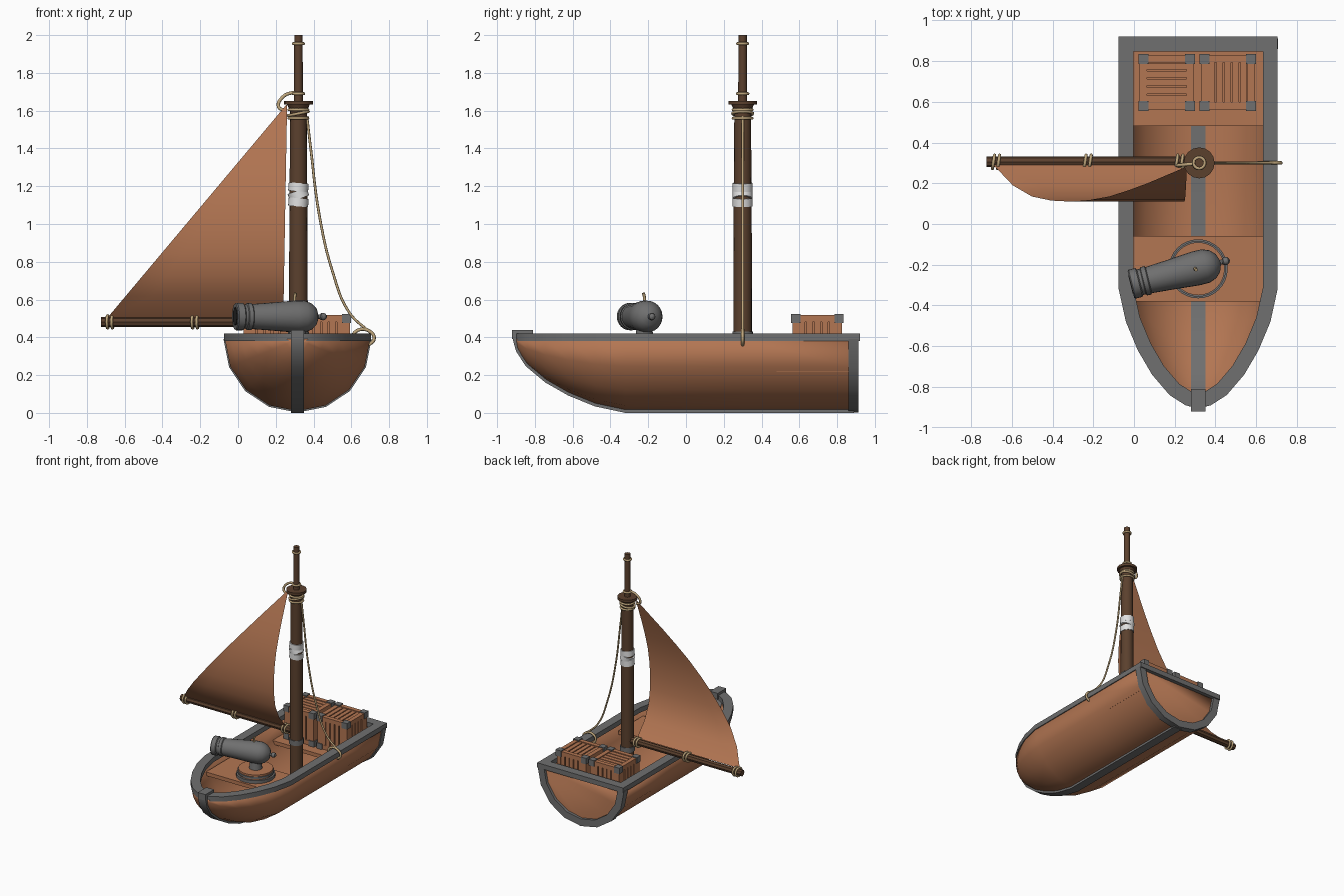
import bpy, bmesh
from math import sin, cos, pi, radians
from mathutils import Vector, Matrix

if "Cube" in bpy.data.objects:
    bpy.data.objects.remove(bpy.data.objects["Cube"])


def material(name, *rgb):
    m = bpy.data.materials.new(name)
    m.use_nodes = True
    m.diffuse_color = (*rgb, 1)
    m.node_tree.nodes["Principled BSDF"].inputs["Base Color"].default_value = (*rgb, 1)
    return m


WOOD = material("warm wood", .45, .18, .085)
DARK = material("dark wood", .105, .052, .027)
IRON = material("grey iron", .16, .16, .16)
ROPE = material("tan rope", .52, .38, .2)
CLOTH = material("white cloth", .75, .75, .75)
BORE = material("black bore", .02, .02, .02)
CX, MY = .315, .3   # hull centre line, mast position


def finish(name, bm, mat, smooth=True, angle=35):
    bmesh.ops.recalc_face_normals(bm, faces=bm.faces)
    me = bpy.data.meshes.new(name)
    bm.to_mesh(me)
    bm.free()
    me.materials.append(mat)
    ob = bpy.data.objects.new(name, me)
    bpy.context.collection.objects.link(ob)
    if smooth:
        bpy.ops.object.select_all(action='DESELECT')
        ob.select_set(True)
        bpy.context.view_layer.objects.active = ob
        bpy.ops.object.shade_smooth_by_angle(angle=radians(angle))
    return ob


def loft(name, rings, mat, closed=True, loop=False, caps=(True, True), angle=35):
    """Skin a list of point rings."""
    bm = bmesh.new()
    vs = [[bm.verts.new(p) for p in r] for r in rings]
    n = len(vs[0])
    for i in range(len(vs) if loop else len(vs) - 1):
        a, b = vs[i], vs[(i + 1) % len(vs)]
        for j in range(n if closed else n - 1):
            k = (j + 1) % n
            bm.faces.new((a[j], a[k], b[k], b[j]))
    if not loop:
        for r, cap in zip((vs[0], vs[-1]), caps):
            if cap:
                bm.faces.new(r)
    return finish(name, bm, mat, angle=angle)


def box(name, lo, hi, mat):
    lo, hi = Vector(lo), Vector(hi)
    bm = bmesh.new()
    bmesh.ops.create_cube(bm, size=1, matrix=Matrix.Translation((lo + hi) / 2) @ Matrix.Diagonal((*(hi - lo), 1)))
    return finish(name, bm, mat, smooth=False)


def lathe(name, profile, mat, origin, axis=(0, 0, 1), sides=24):
    """Spin (distance, radius) pairs about an axis."""
    turn = Vector((0, 0, 1)).rotation_difference(Vector(axis)).to_matrix()
    o = Vector(origin)
    return loft(name, [[o + turn @ Vector((r * cos(2 * pi * i / sides), r * sin(2 * pi * i / sides), d))
                        for i in range(sides)] for d, r in profile], mat)


def rope(name, points, radius=.008, cyclic=False, mat=ROPE):
    cu = bpy.data.curves.new(name, 'CURVE')
    cu.dimensions = '3D'
    cu.bevel_depth, cu.bevel_resolution, cu.resolution_u = radius, 2, 6
    sp = cu.splines.new('BEZIER')
    sp.bezier_points.add(len(points) - 1)
    for bp, p in zip(sp.bezier_points, points):
        bp.co = p
        bp.handle_left_type = bp.handle_right_type = 'AUTO'
    sp.use_cyclic_u = cyclic
    cu.use_fill_caps = True
    cu.materials.append(mat)
    ob = bpy.data.objects.new(name, cu)
    bpy.context.collection.objects.link(ob)


def hoop(name, centre, r, axis='z', tilt=0):
    c = Vector(centre)
    pts = []
    for i in range(8):
        a, b = r * cos(i * pi / 4), r * sin(i * pi / 4)
        pts.append(c + (Vector((a, b, a * tilt)) if axis == 'z' else Vector((a * tilt, a, b))))
    rope(name, pts, cyclic=True)


def offset(pts, d, closed):
    """Mitred offset of a 2D path."""
    out, n = [], len(pts)
    for i in range(n):
        p = Vector(pts[i])
        a = Vector(pts[i - 1]) if closed or i else None
        b = Vector(pts[(i + 1) % n]) if closed or i < n - 1 else None
        dirs = [v.normalized() for v in ([p - a] if a else []) + ([b - p] if b else [])]
        ns = [Vector((-v.y, v.x)) for v in dirs]
        m = sum(ns, Vector((0, 0))).normalized()
        out.append(p + m * d / max(m.dot(ns[0]), .5))
    return out


# Hull: half-round sections that shrink towards the bow
STATIONS = [(.89, 1), (.3, 1), (-.32, 1), (-.48, .91), (-.62, .76), (-.74, .58), (-.84, .36), (-.89, .16), (-.905, .02)]


def section(f, w=.385, h=.38):
    return [(CX - w * f * cos(i * pi / 8), .39 - h * f * sin(i * pi / 8)) for i in range(9)]


hull = loft("hull", [[(x, y, z) for x, z in section(f)] for y, f in STATIONS], WOOD, closed=False, caps=(True, False))
solid = hull.modifiers.new("planking", 'SOLIDIFY')
solid.thickness = .02

# Gunwale rail around the rim
half = [(CX + .39 * f, y) for y, f in STATIONS[1:-1]]
rim = [(CX + .39, .92)] + half + [(CX, -.905)] + [(2 * CX - x, y) for x, y in reversed(half)] + [(CX - .39, .92)]
rim = rim[::-1]   # counter-clockwise, so positive offsets go inward
inner = offset(rim, .072, True)
loft("gunwale", [[(x, y, z) for x, y in path] for path, z in ((rim, .38), (rim, .42), (inner, .42), (inner, .38))],
     IRON, loop=True)

# Keel and stem strip following the bottom of the hull
keel = [(y, .39 - .38 * f) for y, f in STATIONS] + [(-.905, .44)]
outer, inside = offset(keel, .01, False), offset(keel, -.03, False)
loft("keel", [[(CX - .035, a.x, max(a.y, 0)), (CX + .035, a.x, max(a.y, 0)), (CX + .035, b.x, b.y), (CX - .035, b.x, b.y)]
              for a, b in zip(outer, inside)], IRON)
box("stem_cap", (CX - .035, -.92, .39), (CX + .035, -.81, .44), IRON)

# Stern frame around the transom
loft("stern_frame", [[(a[0], .86, a[1]), (a[0], .912, a[1]), (b[0], .912, b[1]), (b[0], .86, b[1])]
                     for a, b in zip(section(1, .392, .388), section(1, .335, .33))], IRON)

# Benches
box("rear_bench", (CX - .34, .48, .22), (CX + .34, .88, .25), WOOD)
box("front_bench", (CX - .34, -.38, .29), (CX + .34, -.06, .32), WOOD)

# Crates with slats, edge frames and corner brackets
def crate(name, x, y, z, s, slats_along_x):
    box(name + "_core", (x + .02, y + .02, z), (x + s - .02, y + s - .02, z + s - .02), WOOD)
    f, t = .035, .008
    for i in range(5):
        w = (s - 2 * f) / 5
        a, b = f + i * w + .004, f + (i + 1) * w - .004
        if slats_along_x:
            box(name + "_lid_slat", (x + f, y + a, z + s - .022), (x + s - f, y + b, z + s - .01), WOOD)
        else:
            box(name + "_lid_slat", (x + a, y + f, z + s - .022), (x + b, y + s - f, z + s - .01), WOOD)
        for e in (.012, s - .012):
            box(name + "_side_slat", (x + a, y + e - t, z + f), (x + b, y + e + t, z + s - f), WOOD)
            box(name + "_end_slat", (x + e - t, y + a, z + f), (x + e + t, y + b, z + s - f), WOOD)
    ends = (.003, s - f - .003)
    for a in ends:
        for b in ends:
            box(name + "_post", (x + a, y + b, z), (x + a + f, y + b + f, z + s), WOOD)
            box(name + "_rail_x", (x, y + a, z + b), (x + s, y + a + f, z + b + f), WOOD)
            box(name + "_rail_y", (x + a, y, z + b), (x + a + f, y + s, z + b + f), WOOD)
            for c in ends:
                p = Vector((x + a, y + b, z + c))
                box(name + "_bracket", p - Vector((.007,) * 3), p + Vector((f + .007,) * 3), IRON)


crate("left_crate", .325, .56, .25, .27, False)
crate("right_crate", .025, .56, .25, .27, True)

# Turntable and cannon
TT = (CX, -.22, 0)
lathe("turntable_base", [(.31, .145), (.345, .145)], IRON, TT, sides=32)
lathe("turntable_top", [(.34, .13), (.385, .13)], WOOD, TT, sides=32)
lathe("turntable_band", [(.355, .137), (.37, .137)], IRON, TT, sides=32)
lathe("cannon_pivot", [(.38, .05), (.46, .04)], IRON, TT)
AIM, MUZZLE = Vector((.97, .24, 0)).normalized(), (-.015, -.297, .51)
lathe("cannon", [(.012, .045), (0, .05), (0, .068), (.006, .073), (.04, .073), (.046, .065), (.06, .064), (.064, .071),
                 (.085, .072), (.09, .066), (.2, .074), (.33, .085), (.38, .084), (.415, .07), (.44, .045),
                 (.452, .012), (.462, .012), (.468, .018), (.48, .02), (.492, .016), (.5, .004)], IRON, MUZZLE, AIM)
lathe("cannon_bore", [(-.002, .045), (.012, .045)], BORE, MUZZLE, AIM)
rope("fuse", [(.3, -.22, .58), (.3, -.22, .61), (.305, -.225, .635)], .008)

# Mast
M = (.32, MY, 0)
lathe("mast", [(.03, .05), (.8, .049), (1.63, .044)], DARK, M, sides=16)
lathe("mast_collar", [(.39, .055), (.43, .055)], IRON, M, sides=16)
lathe("mast_cap", [(1.6, .045), (1.632, .06), (1.632, .076), (1.652, .076)], DARK, M, sides=16)
lathe("topmast", [(1.64, .024), (2, .022)], DARK, M, sides=12)
for z, lean in ((1.115, .08), (1.155, -.35), (1.195, .08)):
    lathe("mast_bandage", [(-.022, .053), (.022, .053)], CLOTH, (M[0], MY, z), (lean, 0, 1))
for z, r, tilt in ((1.56, .05, 0), (1.585, .053, .2), (1.605, .05, 0), (1.69, .028, 0), (1.955, .027, 0)):
    hoop("mast_lashing", (M[0], MY, z), r, tilt=tilt)

# Boom with lashings
lathe("boom", [(0, .026), (1, .026)], DARK, (-.725, .305, .482), (1, 0, 0), sides=8)
for x in (-.69, -.665, -.24, -.215, .21, .235):
    hoop("boom_lashing", (x, .305, .482), .033, 'x', .15)

# Billowing triangular sail
BELLY = [.29, .19, .135, .115, .11, .118, .135, .165, .2, .24, .28]
rows = []
for i, y in enumerate(BELLY):
    v = i / (len(BELLY) - 1)
    right, left = -.69 * (1 - v) + .255 * v, .24 + .02 * v
    rows.append([(right + (left - right) * k / 6, y, .505 + 1.125 * v) for k in range(7)])
loft("sail", rows, WOOD, closed=False, caps=(False, False), angle=60)

# Rigging
rope("stay_rope", [(.365, MY, 1.57), (.385, MY, 1.4), (.43, MY, 1.05), (.5, MY, .75), (.59, MY, .53), (.7, MY, .425)], .007)
rope("stay_knot", [(.712, MY, .42), (.712, MY, .375), (.62, MY, .375), (.62, MY, .428)], .009, cyclic=True)
rope("sail_tie", [(.345, MY, 1.69), (.29, .295, 1.695), (.235, .29, 1.67), (.215, .285, 1.62), (.25, .28, 1.6)], .009)
